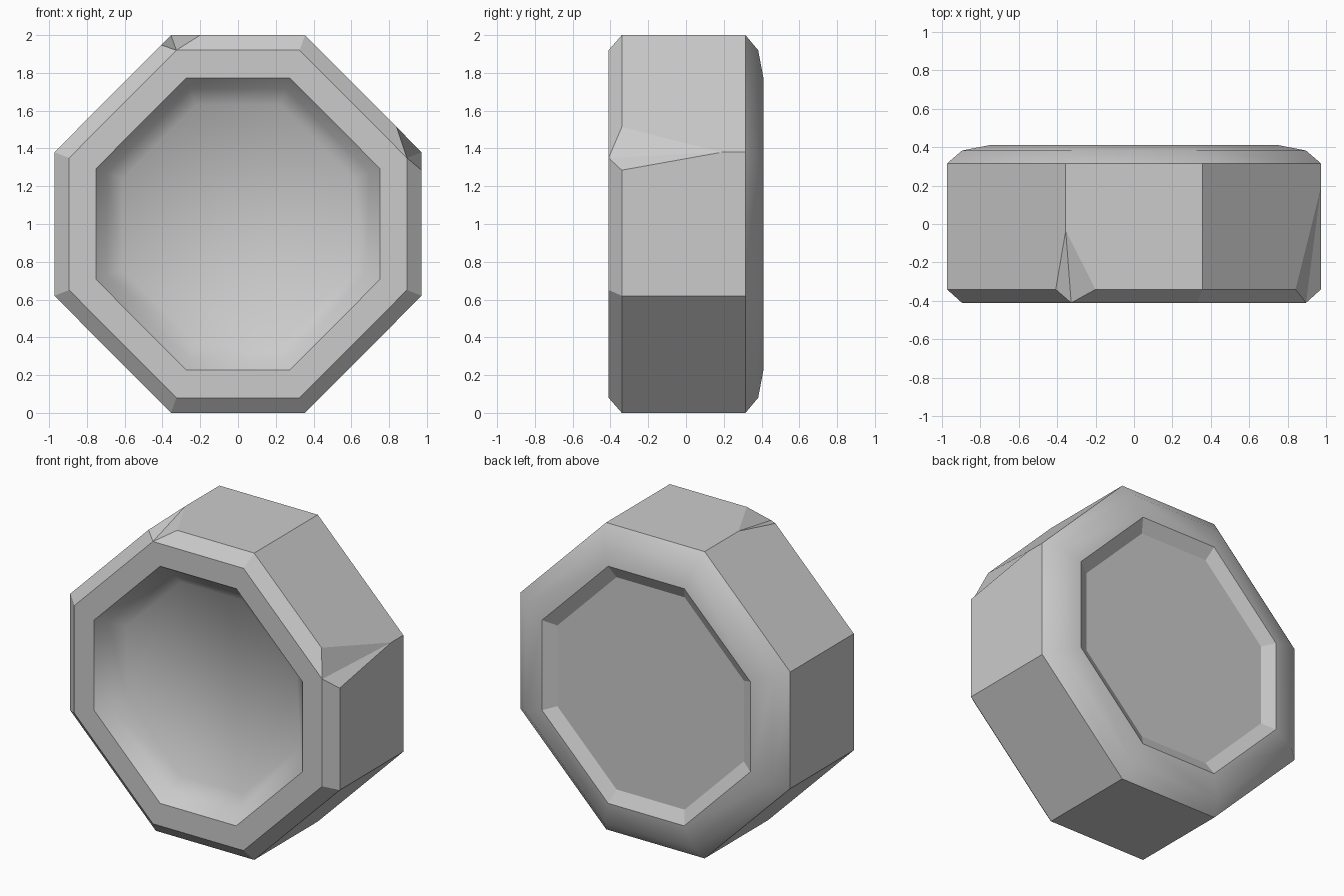
import bpy, bmesh

if "Cube" in bpy.data.objects:
    bpy.data.objects.remove(bpy.data.objects["Cube"])

# Octagon outline (x, z about centre), counter-clockwise seen from the front
OCT = [(.972, -.38), (.972, .38), (.355, 1), (-.355, 1),
       (-.972, .38), (-.972, -.38), (-.355, -1), (.355, -1)]
N = len(OCT)

# Chipped corners: corner index -> (point on previous side, point on next side, tip along edge)
CHIPS = {1: ((.972, -.34, 1.285), (.84, -.34, 1.513), (.972, .19, 1.38)),
         3: ((-.2, -.34, 2.0), (-.407, -.34, 1.948), (-.355, -.035, 2.0))}

bm = bmesh.new()


def ring(scale, y):
    return [bm.verts.new((x * scale, y, 1 + z * scale)) for x, z in OCT]


def bridge(a, b, smooth=False):
    for i in range(N):
        j = (i + 1) % N
        bm.faces.new((a[i], a[j], b[j], b[i])).smooth = smooth


rim = ring(.92, -.41)
back = ring(1, .315)

# Front corners of the outer wall, split where chipped
before, after, tips = [], [], {}
for i, (x, z) in enumerate(OCT):
    if i in CHIPS:
        p, n, t = [bm.verts.new(c) for c in CHIPS[i]]
        before.append(p)
        after.append(n)
        tips[i] = t
        bm.faces.new((rim[i], p, t))
        bm.faces.new((rim[i], t, n))
    else:
        v = bm.verts.new((x, -.34, 1 + z))
        before.append(v)
        after.append(v)

# Outer wall and front chamfer
for i in range(N):
    j = (i + 1) % N
    side = [back[i]]
    if i in tips:
        side.append(tips[i])
    side += [after[i], before[j]]
    if j in tips:
        side.append(tips[j])
    side.append(back[j])
    bm.faces.new(side)
    bm.faces.new((rim[i], rim[j], before[j], after[i]))

# Front rim and rounded dish
lip = ring(.773, -.41)
wall = ring(.715, -.34)
floor = ring(.63, -.27)
bridge(rim, lip)
bridge(lip, wall, True)
bridge(wall, floor, True)
bm.faces.new(floor).smooth = True

# Rounded back and shallow back recess
back_mid = ring(.92, .382)
back_lip = ring(.773, .41)
back_floor = ring(.692, .365)
bridge(back, back_mid, True)
bridge(back_mid, back_lip, True)
bridge(back_lip, back_floor)
bm.faces.new(back_floor)

bmesh.ops.recalc_face_normals(bm, faces=bm.faces[:])
mesh = bpy.data.meshes.new("octagonal_block")
bm.to_mesh(mesh)
bm.free()
obj = bpy.data.objects.new("octagonal_block", mesh)
bpy.context.collection.objects.link(obj)
